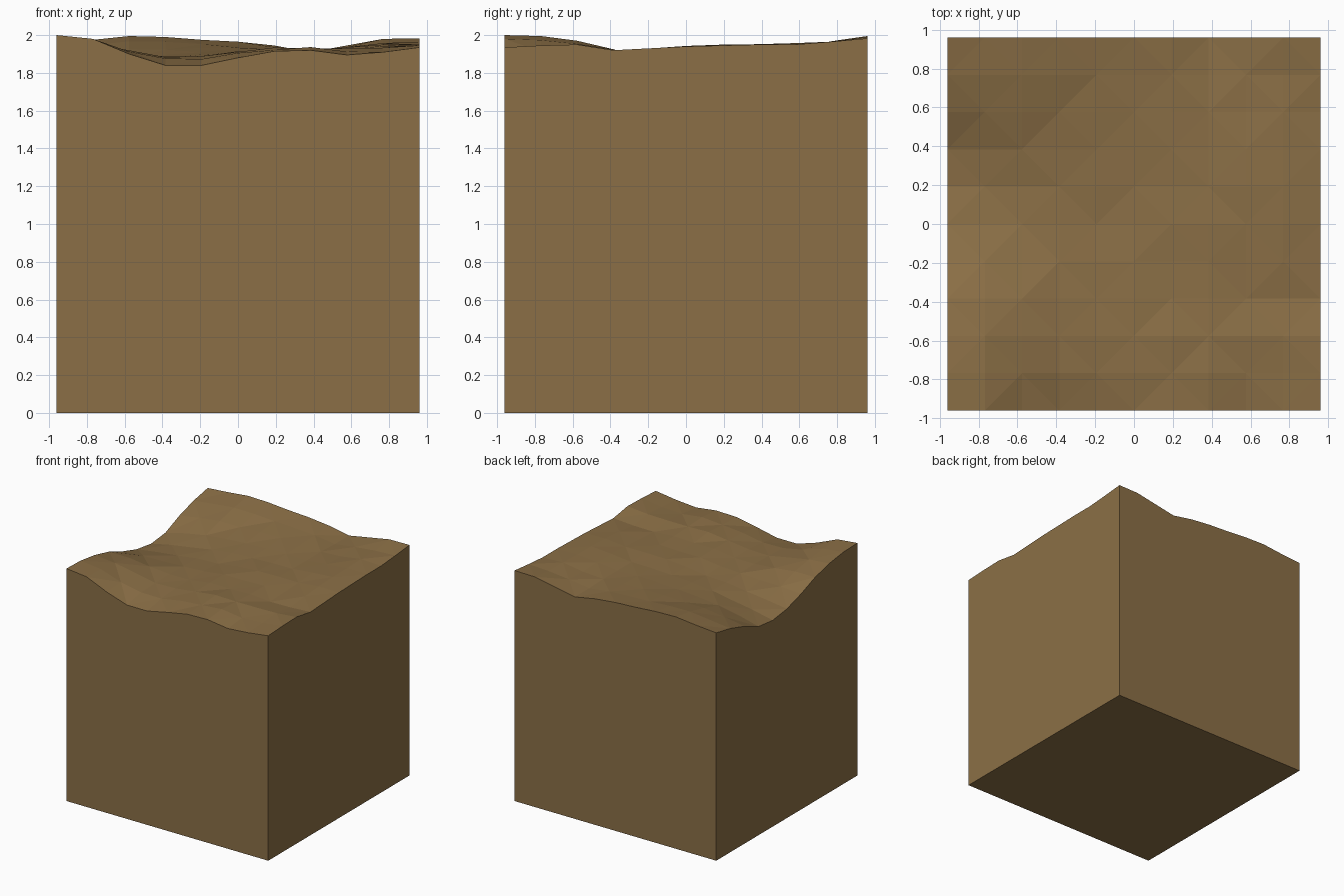
import bpy, bmesh, random

if "Cube" in bpy.data.objects:
    bpy.data.objects.remove(bpy.data.objects["Cube"])

random.seed(4)
N, HALF, BASE = 10, 0.96, 1.935
STEP = 2 * HALF / N

# Rim heights of the four sides, read left to right / front to back
FRONT = [2.0, 1.98, 1.90, 1.84, 1.84, 1.88, 1.915, 1.92, 1.895, 1.91, 1.935]
BACK = [1.96, 1.975, 1.995, 1.99, 1.975, 1.965, 1.945, 1.91, 1.945, 1.98, 1.983]
LEFT = [2.0, 1.995, 1.97, 1.925, 1.855, 1.80, 1.775, 1.795, 1.87, 1.925, 1.96]
RIGHT = [1.935, 1.945, 1.95, 1.92, 1.93, 1.94, 1.945, 1.95, 1.95, 1.965, 1.983]


def height(i, j):
    """Blend the rims into a nearly level middle."""
    u, v = i / N, j / N
    a0, a1 = (1 - u) ** 2.5, u ** 2.5
    b0, b1 = (1 - v) ** 3, v ** 3
    f, b, l, r = (p - BASE for p in (FRONT[i], BACK[i], LEFT[j], RIGHT[j]))
    c = [p - BASE for p in (FRONT[0], FRONT[N], BACK[0], BACK[N])]
    z = a0 * l + a1 * r + b0 * f + b1 * b
    z -= b0 * (a0 * c[0] + a1 * c[1]) + b1 * (a0 * c[2] + a1 * c[3])
    if 0 < i < N and 0 < j < N:
        z += random.uniform(-0.008, 0.008)
    return min(BASE + z, 2.0)


bm = bmesh.new()
# Uneven ground surface, triangulated with alternating diagonals
top = [[bm.verts.new((-HALF + i * STEP, -HALF + j * STEP, height(i, j)))
        for j in range(N + 1)] for i in range(N + 1)]
for i in range(N):
    for j in range(N):
        a, b, c, d = top[i][j], top[i + 1][j], top[i + 1][j + 1], top[i][j + 1]
        tris = ((a, b, c), (a, c, d)) if (i + j) % 2 else ((a, b, d), (b, c, d))
        for t in tris:
            bm.faces.new(t)

# Flat walls and underside
rim = ([top[i][0] for i in range(N)] + [top[N][j] for j in range(N)]
       + [top[i][N] for i in range(N, 0, -1)] + [top[0][j] for j in range(N, 0, -1)])
low = [bm.verts.new((v.co.x, v.co.y, 0)) for v in rim]
for k in range(len(rim)):
    n = (k + 1) % len(rim)
    bm.faces.new((rim[k], low[k], low[n], rim[n]))
bm.faces.new(low[::-1])
bmesh.ops.recalc_face_normals(bm, faces=bm.faces)

mesh = bpy.data.meshes.new("earth_block")
bm.to_mesh(mesh)
bm.free()
soil = bpy.data.materials.new("brown_soil")
soil.diffuse_color = (0.258, 0.159, 0.061, 1)
soil.use_nodes = True
soil.node_tree.nodes["Principled BSDF"].inputs["Base Color"].default_value = soil.diffuse_color
mesh.materials.append(soil)
block = bpy.data.objects.new("earth_block", mesh)
bpy.context.collection.objects.link(block)
